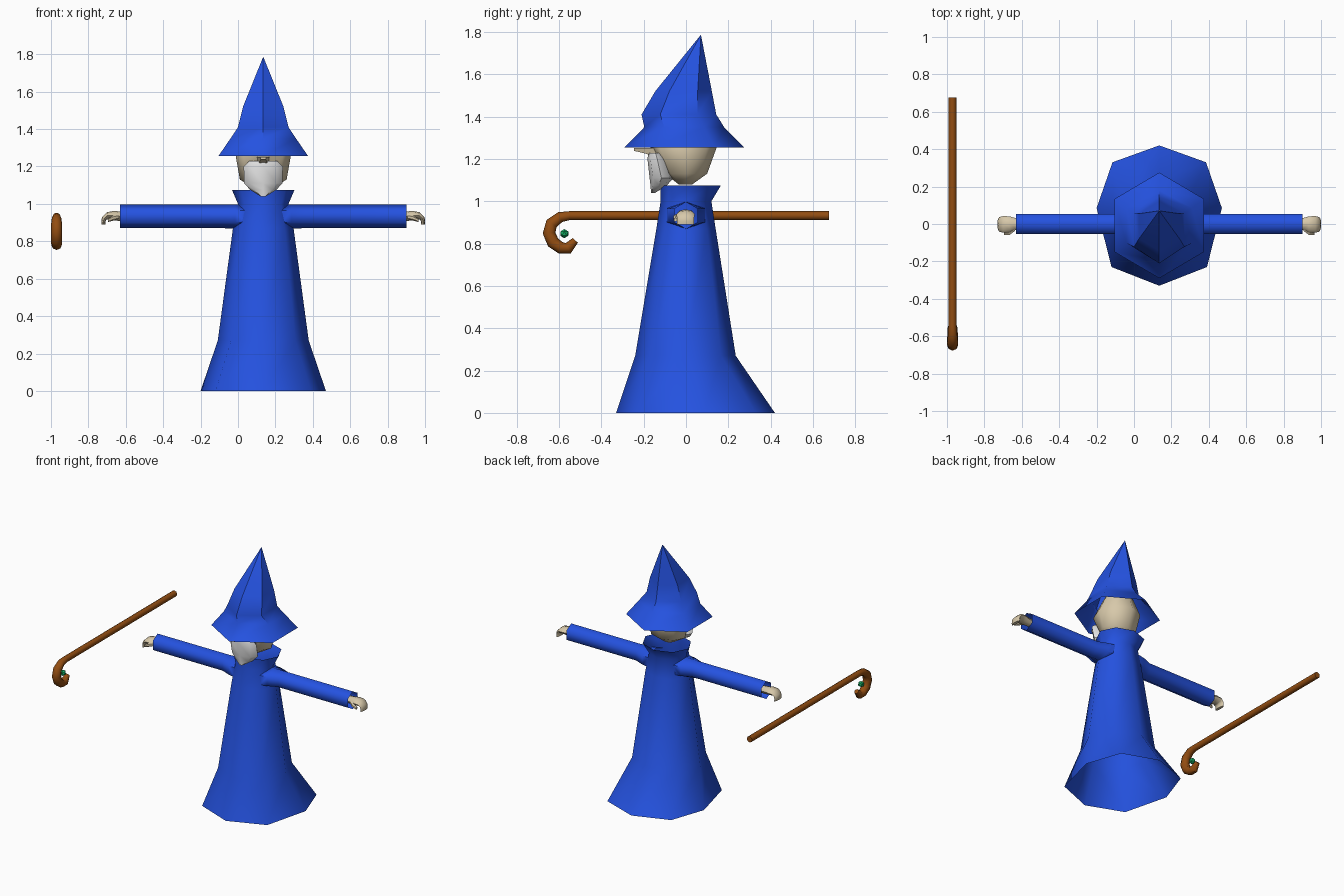
import bpy, bmesh, math
from mathutils import Vector

if "Cube" in bpy.data.objects:
    bpy.data.objects.remove(bpy.data.objects["Cube"])

CX = 0.135  # centre line of the figure


def material(name, rgb):
    m = bpy.data.materials.new(name)
    m.diffuse_color = (*rgb, 1)
    m.use_nodes = True
    m.node_tree.nodes["Principled BSDF"].inputs["Base Color"].default_value = m.diffuse_color
    return m


BLUE = material("robe blue", (0.018, 0.085, 0.75))
SKIN = material("skin", (0.68, 0.58, 0.40))
WHITE = material("beard white", (0.78, 0.78, 0.78))
WOOD = material("staff wood", (0.29, 0.075, 0.006))
GREEN = material("gem green", (0.007, 0.45, 0.13))


def finish(name, bm, mat, angle):
    bmesh.ops.remove_doubles(bm, verts=bm.verts, dist=1e-5)
    bmesh.ops.recalc_face_normals(bm, faces=bm.faces)
    me = bpy.data.meshes.new(name)
    bm.to_mesh(me)
    bm.free()
    me.materials.append(mat)
    ob = bpy.data.objects.new(name, me)
    bpy.context.collection.objects.link(ob)
    bpy.ops.object.select_all(action='DESELECT')
    ob.select_set(True)
    bpy.context.view_layer.objects.active = ob
    bpy.ops.object.shade_smooth_by_angle(angle=math.radians(angle))
    return ob


def loft(name, rings, mat, start=False, end=False, angle=50):
    """Skin a list of equally long closed rings."""
    bm = bmesh.new()
    vs = [[bm.verts.new(p) for p in r] for r in rings]
    n = len(vs[0])
    for a, b in zip(vs, vs[1:]):
        for i in range(n):
            j = (i + 1) % n
            bm.faces.new((a[i], a[j], b[j], b[i]))
    if start:
        bm.faces.new(vs[0])
    if end:
        bm.faces.new(vs[-1])
    return finish(name, bm, mat, angle)


def level(z, hw, front, back, n=8):
    """Horizontal oval ring, one corner at the front and one at the back."""
    mid, hy = (front + back) / 2, (back - front) / 2
    return [(CX + hw * math.sin(t) / (math.cos(math.pi / 6) if n == 6 else 1),
             mid - hy * math.cos(t), z)
            for t in (2 * math.pi * i / n for i in range(n))]


# Robe with uneven hem and flared collar, open at both ends
right = [(0.255, -0.23), (0.335, 0.085), (0.25, 0.33)]
hem = [(0, -0.33)] + right + [(0, 0.42)] + [(-x, y) for x, y in reversed(right)]
robe = [[(CX + x, y, 0) for x, y in hem]]
robe += [level(*r) for r in [(0.27, 0.243, -0.24, 0.235), (0.87, 0.162, -0.14, 0.14),
                             (1.0, 0.135, -0.12, 0.12), (1.075, 0.167, -0.12, 0.165)]]
loft("robe", robe, BLUE)

# Hat: wide brim, bulging crown, tip leaning backward
hat = [level(*r, 6) for r in [(1.255, 0.24, -0.29, 0.275), (1.35, 0.175, -0.197, 0.18),
                              (1.41, 0.135, -0.21, 0.143), (1.52, 0.108, -0.145, 0.122),
                              (1.785, 0.001, 0.069, 0.071)]]
loft("hat", hat, BLUE)

# Head
head = [level(*r) for r in [(1.08, 0.04, -0.035, 0.03), (1.13, 0.125, -0.10, 0.10),
                            (1.255, 0.147, -0.17, 0.145), (1.38, 0.09, -0.10, 0.10)]]
loft("head", head, SKIN, True, True)

# Nose poking out just under the brim
loft("nose", [[(CX - w, y, z1), (CX + w, y, z1), (CX + w * .7, y, z0), (CX - w * .7, y, z0)]
              for y, w, z0, z1 in [(-0.14, 0.035, 1.205, 1.252), (-0.19, 0.028, 1.225, 1.252),
                                   (-0.245, 0.018, 1.238, 1.252)]], SKIN, True, True)

# Beard
beard = [level(*r) for r in [(1.228, 0.075, -0.178, -0.11), (1.2, 0.105, -0.182, -0.09),
                             (1.11, 0.102, -0.172, -0.06), (1.075, 0.07, -0.168, -0.09),
                             (1.04, 0.014, -0.165, -0.145)]]
loft("beard", beard, WHITE, True, True)

ZA = 0.933  # arm height


def across(x, hy, hz, z=ZA, y=0, n=6):
    """Upright ring facing along x."""
    return [(x, y + hy * math.sin(t), z + hz * math.cos(t))
            for t in (2 * math.pi * i / n for i in range(n))]


for side, s in (("left", 1), ("right", -1)):
    # Sleeve: flares at the shoulder, open at the cuff
    loft(side + "_sleeve", [across(CX + s * o, hy, hz) for o, hy, hz in
                            [(0.10, 0.105, 0.066), (0.15, 0.095, 0.064),
                             (0.22, 0.063, 0.063), (0.765, 0.063, 0.063)]], BLUE, angle=65)
    # Hand with fingers curling down
    loft(side + "_hand", [across(CX + s * o, hy, hz, z, y, 8) for o, hy, hz, z, y in
                          [(0.70, 0.028, 0.024, 0.932, 0), (0.77, 0.032, 0.026, 0.934, 0),
                           (0.80, 0.043, 0.024, 0.938, -0.002), (0.835, 0.044, 0.019, 0.937, -0.002)]]
         + [[(CX + s * (o + 0.011 * math.cos(t)), -0.002 + 0.04 * math.sin(t),
              z + 0.011 * math.cos(t) * k) for t in (math.pi * i / 4 for i in range(8))]
            for o, z, k in [(0.851, 0.922, 0.7), (0.855, 0.905, 0.2), (0.853, 0.89, 0)]],
         SKIN, True, True)
    # Thumb
    loft(side + "_thumb", [across(CX + s * o, r, r, z, y) for o, r, z, y in
                           [(0.77, 0.013, 0.93, -0.025), (0.80, 0.014, 0.925, -0.046),
                            (0.83, 0.009, 0.912, -0.05)]], SKIN, True, True)

# Staff lying along y with a crook at the front: (y, z, radius)
path = [(0.675, 0.932, 0.021), (-0.55, 0.932, 0.021), (-0.595, 0.925, 0.025),
        (-0.635, 0.895, 0.029), (-0.647, 0.85, 0.03), (-0.628, 0.805, 0.03),
        (-0.592, 0.78, 0.028), (-0.557, 0.778, 0.027), (-0.523, 0.815, 0.016)]
rings = []
for i, (y, z, r) in enumerate(path):
    a, b = path[max(i - 1, 0)], path[min(i + 1, len(path) - 1)]
    d = Vector((0, b[0] - a[0], b[1] - a[1])).normalized()
    up = Vector((0, -d.z, d.y))
    rings.append([Vector((-0.97, y, z)) + r * (Vector((math.cos(t), 0, 0)) + up * math.sin(t))
                  for t in (math.pi * k / 4 for k in range(8))])
loft("staff", rings, WOOD, True, True)

# Gem floating inside the crook
bm = bmesh.new()
bmesh.ops.create_icosphere(bm, subdivisions=1, radius=0.022)
bmesh.ops.translate(bm, verts=bm.verts, vec=(-0.97, -0.575, 0.847))
finish("gem", bm, GREEN, 30)
